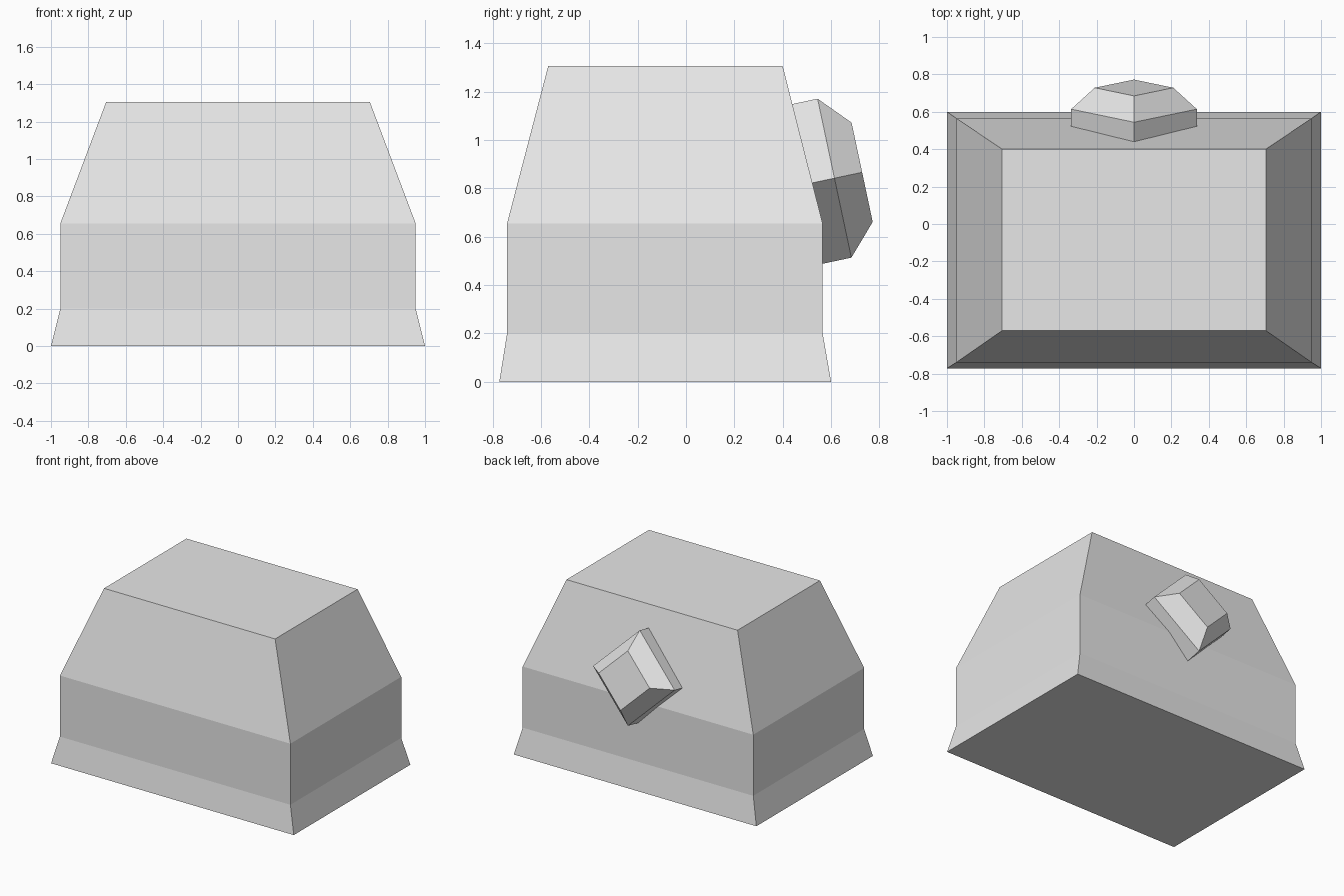
import bpy
import bmesh
import math

cube = bpy.data.objects.get("Cube")
if cube:
    bpy.data.objects.remove(cube, do_unlink=True)

# Single plain material
grey = bpy.data.materials.new("light_grey")
grey.use_nodes = True
colour = (0.8, 0.8, 0.8, 1.0)
grey.diffuse_color = colour
bsdf = next(n for n in grey.node_tree.nodes if n.type == 'BSDF_PRINCIPLED')
bsdf.inputs["Base Color"].default_value = colour


def loft(name, rings):
    """Closed flat-shaded solid through a stack of four-cornered rings."""
    bm = bmesh.new()
    loops = [[bm.verts.new(p) for p in ring] for ring in rings]
    for low, high in zip(loops, loops[1:]):
        for i in range(4):
            j = (i + 1) % 4
            bm.faces.new((low[i], low[j], high[j], high[i]))
    bm.faces.new(loops[0][::-1])
    bm.faces.new(loops[-1])
    bmesh.ops.recalc_face_normals(bm, faces=bm.faces)
    mesh = bpy.data.meshes.new(name)
    bm.to_mesh(mesh)
    bm.free()
    mesh.materials.append(grey)
    obj = bpy.data.objects.new(name, mesh)
    bpy.context.collection.objects.link(obj)
    return obj


def rectangle(half_x, front, back, z):
    return [(-half_x, front, z), (half_x, front, z), (half_x, back, z), (-half_x, back, z)]


def diamond(radius, z):
    return [(radius * math.cos(k * math.pi / 2), radius * math.sin(k * math.pi / 2), z)
            for k in range(4)]


# Body: flared foot, straight band, tapered top
loft("body", [
    rectangle(1.0, -0.772, 0.60, 0.0),
    rectangle(0.95, -0.74, 0.565, 0.20),
    rectangle(0.95, -0.74, 0.565, 0.655),
    rectangle(0.705, -0.57, 0.40, 1.305),
])

# Diamond-shaped knob set into the sloping back
knob = loft("back_knob", [diamond(0.336, -0.20), diamond(0.336, 0.0), diamond(0.21, 0.117)])
knob.location = (0, 0.614, 0.842)
knob.rotation_euler = (math.radians(-78), 0, 0)
